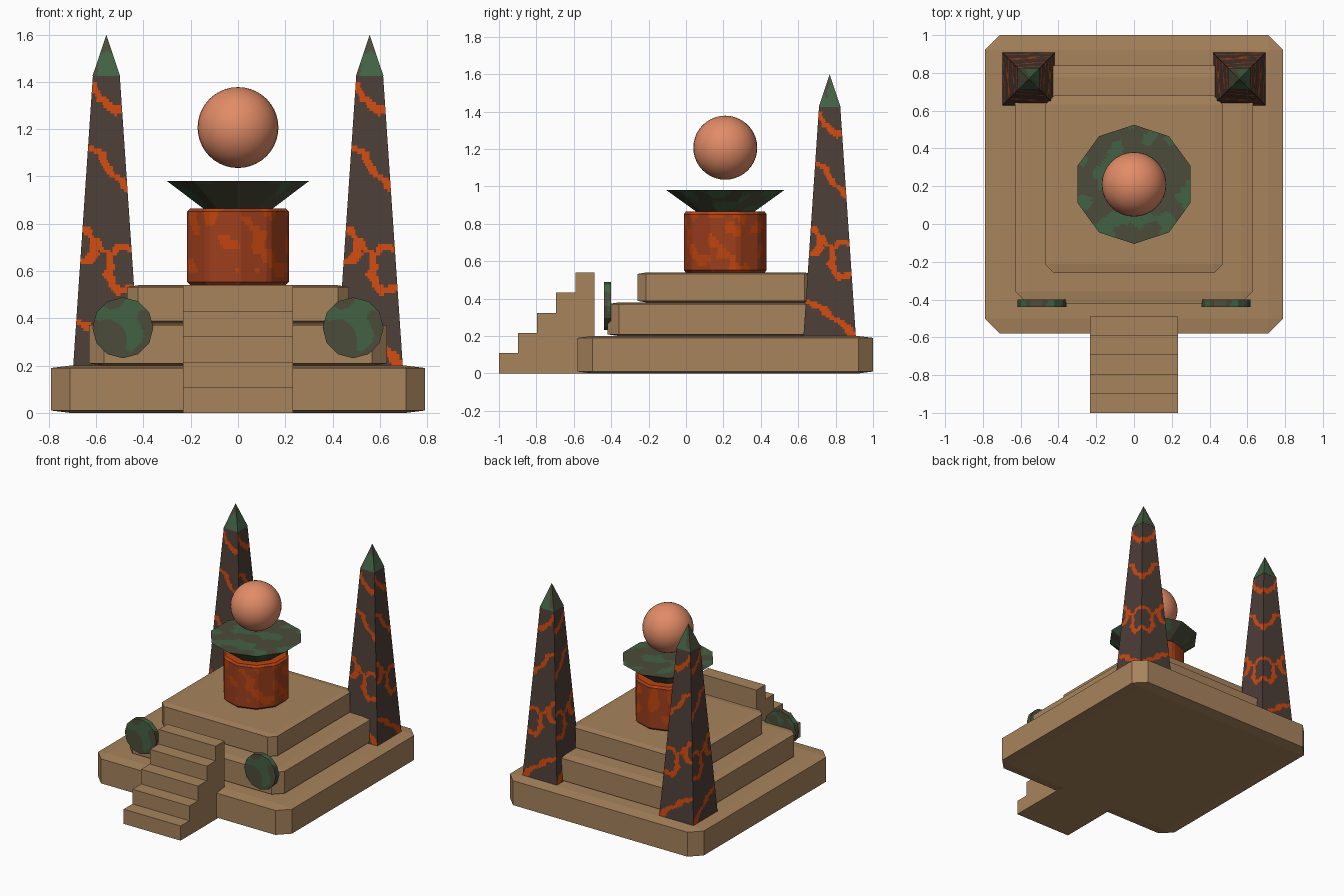
import bpy, bmesh, math
from mathutils import Matrix, Vector, noise

if "Cube" in bpy.data.objects:
    bpy.data.objects.remove(bpy.data.objects["Cube"])

CY = 0.21  # centre of the platform in y


def mat(name, r, g, b):
    m = bpy.data.materials.new(name)
    lin = [((c / 255 + 0.055) / 1.055) ** 2.4 for c in (r, g, b)]
    m.diffuse_color = (*lin, 1)
    m.use_nodes = True
    m.node_tree.nodes["Principled BSDF"].inputs["Base Color"].default_value = m.diffuse_color
    return m


SAND = mat("sandstone", 167, 131, 92)
ROCK = mat("dark_rock", 77, 62, 56)
LAVA = mat("lava_orange", 208, 74, 16)
BRONZE = mat("dark_bronze", 75, 76, 58)
PATINA = mat("green_patina", 66, 98, 68)
RUST = mat("rust_red", 156, 62, 28)
EMBER = mat("ember_orange", 190, 68, 14)
ORB = mat("orb_salmon", 226, 140, 103)


def finish(name, bm, mats, rule=None):
    bmesh.ops.recalc_face_normals(bm, faces=bm.faces)
    bm.normal_update()
    if rule:
        for f in bm.faces:
            f.material_index = rule(f)
    me = bpy.data.meshes.new(name)
    bm.to_mesh(me)
    bm.free()
    for m in mats:
        me.materials.append(m)
    ob = bpy.data.objects.new(name, me)
    bpy.context.collection.objects.link(ob)
    return ob


def patches(scale, limit, seed):
    """Blotchy second colour from smooth noise."""
    off = Vector((seed, seed * 1.7, seed * 0.3))
    return lambda f: int(noise.noise(f.calc_center_median() * scale + off) > limit)


def slab(name, half, z0, z1):
    """Unit cube with a chamfer, stretched to the tier size."""
    bm = bmesh.new()
    bmesh.ops.create_cube(bm, size=1)
    bmesh.ops.bevel(bm, geom=bm.edges[:], offset=0.05, segments=1, affect='EDGES')
    bmesh.ops.scale(bm, vec=(2 * half, 2 * half, z1 - z0), verts=bm.verts)
    bmesh.ops.translate(bm, vec=(0, CY, (z0 + z1) / 2), verts=bm.verts)
    finish(name, bm, [SAND])


def cone(sides, r1, r2, depth, matrix, cuts):
    bm = bmesh.new()
    bmesh.ops.create_cone(bm, cap_ends=True, cap_tris=True, segments=sides,
                          radius1=r1, radius2=r2, depth=depth)
    bmesh.ops.remove_doubles(bm, verts=bm.verts, dist=1e-5)
    bmesh.ops.subdivide_edges(bm, edges=bm.edges[:], cuts=cuts, use_grid_fill=True)
    bmesh.ops.transform(bm, matrix=matrix, verts=bm.verts)
    return bm


# Stepped platform
slab("platform_base", 0.79, 0.0, 0.20)
slab("platform_middle", 0.63, 0.20, 0.38)
slab("platform_top", 0.47, 0.38, 0.54)

# Front stairs: stepped profile extruded sideways
prof = [(-1.0, 0.0)]
for i in range(5):
    prof += [(-1 + 0.102 * i, 0.108 * (i + 1)), (-1 + 0.102 * (i + 1), 0.108 * (i + 1))]
prof.append((-0.49, 0.0))
bm = bmesh.new()
face = bm.faces.new([bm.verts.new((-0.232, y, z)) for y, z in prof])
ext = bmesh.ops.extrude_face_region(bm, geom=[face])
bmesh.ops.translate(bm, vec=(0.464, 0, 0),
                    verts=[v for v in ext["geom"] if isinstance(v, bmesh.types.BMVert)])
finish("front_stairs", bm, [SAND])

# Obelisk veins: (offset across the face, height)
VEINS = [
    [(-.06, 1.39), (-.027, 1.33), (.006, 1.31), (.04, 1.28), (.07, 1.29)],
    [(-.09, 1.12), (-.015, 1.10), (0, 1.04), (.05, .99), (.09, .96)],
    [(-.11, .79), (-.05, .73), (.015, .67), (.055, .70), (.11, .70)],
    [(-.05, .73), (-.045, .66), (-.12, .64)],
    [(.015, .67), (.005, .59), (.05, .51), (.12, .54)],
    [(-.13, .39), (-.05, .35), (.05, .28), (.13, .21)],
]


def seg_dist(p, a, b):
    d = b - a
    t = max(0, min(1, (p - a).dot(d) / d.length_squared))
    return (p - a - d * t).length


SEGS = [(Vector(a), Vector(b)) for v in VEINS for a, b in zip(v, v[1:])]


def vein_rule(f):
    c, n = f.calc_center_median(), f.normal
    if abs(n.z) > 0.9:
        return 0
    p = Vector((c.y if abs(n.x) > abs(n.y) else c.x, c.z))
    q = Vector((p.x * 22, p.y * 22, 3.0))
    p += Vector((noise.noise(q), noise.noise(q + Vector((9, 4, 2))))) * 0.02
    width = 0.016 + 0.008 * noise.noise(q * 0.5)
    return int(min(seg_dist(p, a, b) for a, b in SEGS) < width)


def obelisk(name):
    cols, rows, z0, z1 = 24, 100, 0.20, 1.425
    bm = bmesh.new()
    for k in range(4):
        rot = Matrix.Rotation(k * math.pi / 2, 3, 'Z')
        grid = []
        for j in range(rows + 1):
            t = j / rows
            h = 0.14 + (0.057 - 0.14) * t
            grid.append([bm.verts.new(rot @ Vector((h * (2 * i / cols - 1), -h, z0 + (z1 - z0) * t)))
                         for i in range(cols + 1)])
        for j in range(rows):
            for i in range(cols):
                bm.faces.new((grid[j][i], grid[j][i + 1], grid[j + 1][i + 1], grid[j + 1][i]))
    bmesh.ops.remove_doubles(bm, verts=bm.verts, dist=1e-5)
    bmesh.ops.holes_fill(bm, edges=[e for e in bm.edges if e.is_boundary], sides=0)
    return finish(name, bm, [ROCK, LAVA], vein_rule)


for side, sx in (("left", -1), ("right", 1)):
    # Tapered obelisk and its pointed cap
    obelisk(side + "_obelisk").location = (sx * 0.557, 0.768, 0)
    m = Matrix.Translation((0, 0, 1.5125)) @ Matrix.Rotation(math.pi / 4, 4, 'Z')
    bm = cone(4, 0.0585 * math.sqrt(2), 0, 0.175, m, 10)
    cap = finish(side + "_obelisk_cap", bm, [BRONZE, PATINA], patches(11, 0.15, 2.3))
    cap.location = (sx * 0.557, 0.768, 0)
    # Round shield on the front of the middle tier
    m = Matrix.Rotation(math.pi / 2, 4, 'X')
    bm = cone(12, 0.129, 0.129, 0.038, m, 9)
    disc = finish(side + "_front_disc", bm, [BRONZE, PATINA], patches(11, 0.1, 5.1))
    disc.location = (sx * 0.487, -0.42, 0.36)

# Altar drum: chamfered ten-sided cylinder
bm = bmesh.new()
bmesh.ops.create_cone(bm, cap_ends=True, segments=10, radius1=0.226, radius2=0.226, depth=0.325)
bmesh.ops.bevel(bm, geom=bm.edges[:], offset=0.014, segments=1, affect='EDGES')
bmesh.ops.subdivide_edges(bm, edges=bm.edges[:], cuts=14, use_grid_fill=True)
bmesh.ops.translate(bm, vec=(0, CY, 0.7025), verts=bm.verts)
finish("altar_drum", bm, [RUST, EMBER], patches(13, 0.17, 1.2))

# Flared bowl on the drum
bm = cone(10, 0.155, 0.315, 0.115, Matrix.Translation((0, CY, 0.9225)), 10)
finish("altar_bowl", bm, [BRONZE, PATINA], patches(9, 0.12, 7.7))

# Floating orb
bm = bmesh.new()
bmesh.ops.create_uvsphere(bm, u_segments=32, v_segments=20, radius=0.171)
bmesh.ops.translate(bm, vec=(0, CY, 1.207), verts=bm.verts)
for f in bm.faces:
    f.smooth = True
finish("floating_orb", bm, [ORB])
